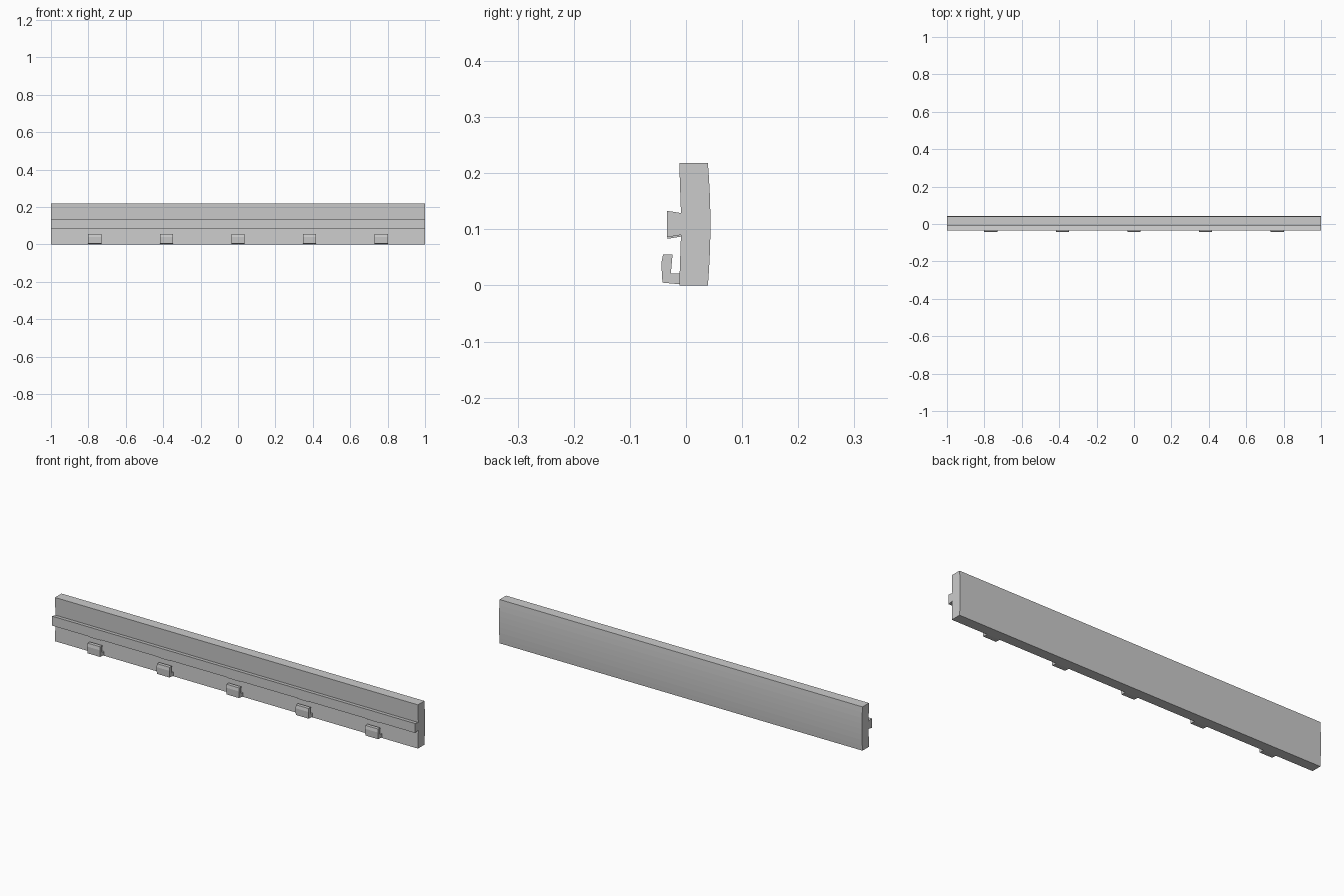
import bpy, bmesh

if "Cube" in bpy.data.objects:
    bpy.data.objects.remove(bpy.data.objects["Cube"])


def extrude_x(name, profile, x0, x1):
    """Sweep a closed (y, z) outline along x into a solid."""
    bm = bmesh.new()
    face = bm.faces.new([bm.verts.new((x0, y, z)) for y, z in profile])
    res = bmesh.ops.extrude_face_region(bm, geom=[face])
    moved = [g for g in res["geom"] if isinstance(g, bmesh.types.BMVert)]
    bmesh.ops.translate(bm, verts=moved, vec=(x1 - x0, 0, 0))
    bmesh.ops.recalc_face_normals(bm, faces=bm.faces)
    mesh = bpy.data.meshes.new(name)
    bm.to_mesh(mesh)
    bm.free()
    obj = bpy.data.objects.new(name, mesh)
    bpy.context.collection.objects.link(obj)
    return obj


# Long board: gently bowed back, front dished towards a flared central rail
back = []
for i in range(9):
    t = i / 4 - 1
    back.append((0.0435 - 0.0045 * t * t, 0.11 + 0.109 * t))
front = [(-0.012, 0.219), (-0.009, 0.130), (-0.034, 0.134),
         (-0.034, 0.087), (-0.009, 0.091), (-0.012, 0.001)]
extrude_x("board_with_rail", back + front, -1, 1)

# Upturned hooks along the bottom edge, each with a small stop under the rail
hook = [(-0.010, 0.003), (-0.042, 0.006), (-0.044, 0.040), (-0.041, 0.056),
        (-0.024, 0.056), (-0.027, 0.022), (-0.010, 0.022)]
stop = [(-0.033, 0.084), (-0.009, 0.088), (-0.009, 0.092), (-0.033, 0.090)]
for i in range(5):
    x = (i - 2) * 0.383
    extrude_x(f"hook_{i + 1}", hook, x - 0.035, x + 0.035)
    extrude_x(f"hook_stop_{i + 1}", stop, x - 0.032, x + 0.032)

# Base exactly on the ground plane
for obj in bpy.data.objects:
    obj.location.z = -0.001
